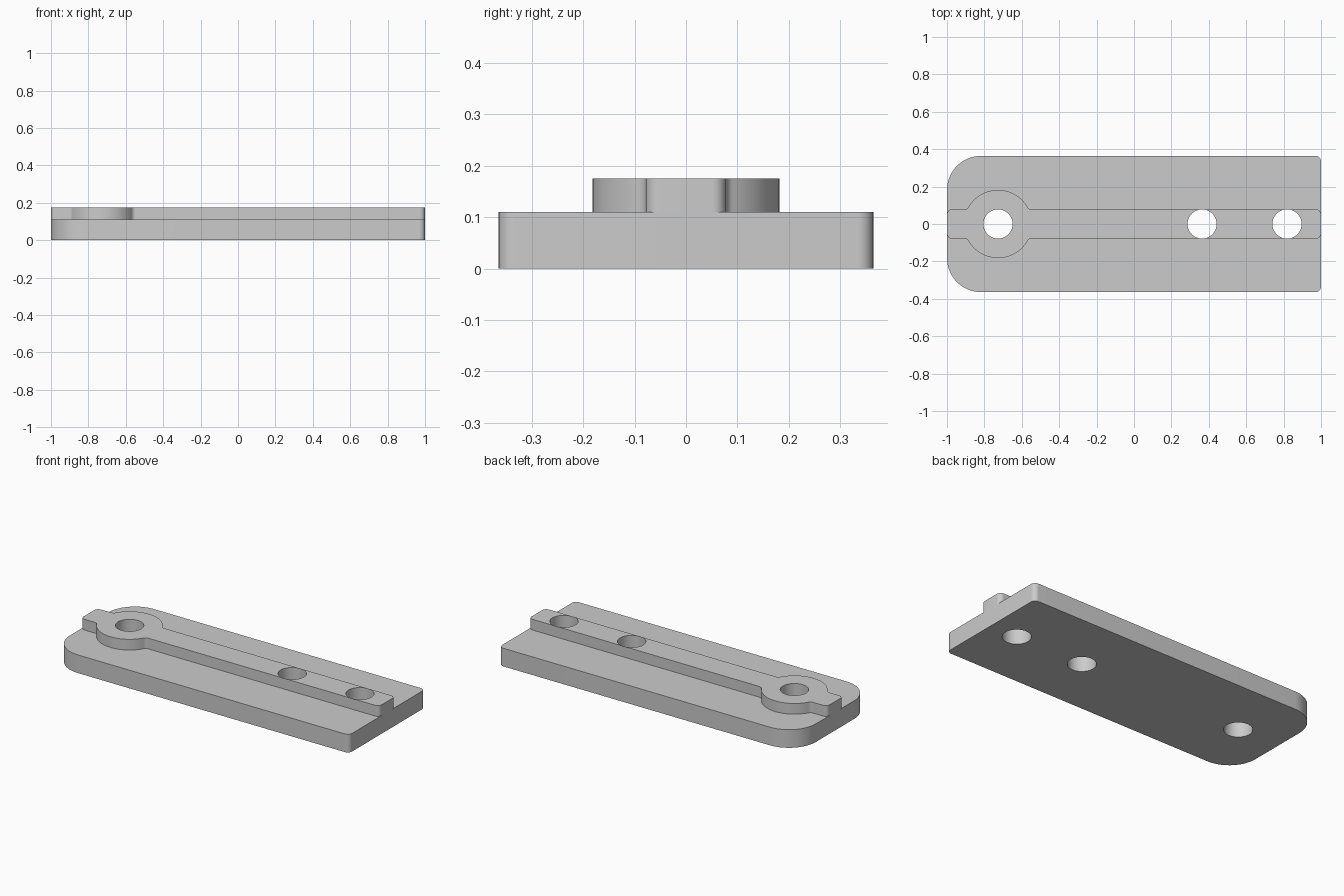
import bpy, bmesh
from math import cos, sin, pi, atan2, sqrt

if "Cube" in bpy.data.objects:
    bpy.data.objects.remove(bpy.data.objects["Cube"], do_unlink=True)

BASE_TOP, RAIL_TOP = 0.11, 0.175
HALF_LENGTH, HALF_WIDTH = 1.0, 0.364
BOSS_X, BOSS_R = -0.727, 0.182
RAIL_HALF, RAIL_CORNER, FILLET = 0.078, 0.027, 0.025
HOLE_XS, HOLE_R = (BOSS_X, 0.364, 0.818), 0.078

grey = bpy.data.materials.new("light grey")
grey.use_nodes = True
grey.diffuse_color = (0.6, 0.6, 0.6, 1)
grey.node_tree.nodes["Principled BSDF"].inputs["Base Color"].default_value = (0.6, 0.6, 0.6, 1)


def arc(x, y, r, start, end, steps=12):
    angles = [start + (end - start) * i / steps for i in range(steps + 1)]
    return [(x + r * cos(a), y + r * sin(a)) for a in angles]


def mirrored(half):
    """Close an upper half outline with its reflection across the x axis."""
    return half + [(x, -y) for x, y in reversed(half)]


def pierced_plate(name, outline, bottom, top):
    """Extrude an outline, leaving the row of round holes open."""
    bm = bmesh.new()
    holes = [arc(x, 0, HOLE_R, 0, 2 * pi, 64)[:-1] for x in HOLE_XS]
    edges = []
    for loop in [outline] + holes:
        verts = [bm.verts.new((x, y, bottom)) for x, y in loop]
        edges += [bm.edges.new((v, verts[i - 1])) for i, v in enumerate(verts)]
    bmesh.ops.triangle_fill(bm, use_beauty=True, edges=edges, normal=(0, 0, 1))
    result = bmesh.ops.extrude_face_region(bm, geom=bm.faces[:])
    raised = [g for g in result["geom"] if isinstance(g, bmesh.types.BMVert)]
    bmesh.ops.translate(bm, verts=raised, vec=(0, 0, top - bottom))
    bmesh.ops.recalc_face_normals(bm, faces=bm.faces[:])

    mesh = bpy.data.meshes.new(name)
    bm.to_mesh(mesh)
    bm.free()
    mesh.materials.append(grey)
    obj = bpy.data.objects.new(name, mesh)
    bpy.context.collection.objects.link(obj)
    bpy.ops.object.select_all(action="DESELECT")
    obj.select_set(True)
    bpy.context.view_layer.objects.active = obj
    bpy.ops.object.shade_smooth_by_angle(angle=pi / 6)


# Base plate: broad corners at the boss end, tight corners at the other
broad, tight = 0.182, 0.03
base_half = (arc(HALF_LENGTH - tight, HALF_WIDTH - tight, tight, 0, pi / 2)
             + arc(broad - HALF_LENGTH, HALF_WIDTH - broad, broad, pi / 2, pi, 20))
pierced_plate("base_plate", mirrored(base_half), 0, BASE_TOP)

# Raised rail, blending into the round boss through small fillets
fy = RAIL_HALF + FILLET
fx = sqrt((BOSS_R + FILLET) ** 2 - fy ** 2)
meet = atan2(fy, fx)
corner_x, corner_y = HALF_LENGTH - RAIL_CORNER, RAIL_HALF - RAIL_CORNER
rail_half = (arc(corner_x, corner_y, RAIL_CORNER, 0, pi / 2)
             + arc(BOSS_X + fx, fy, FILLET, -pi / 2, meet - pi, 8)
             + arc(BOSS_X, 0, BOSS_R, meet, pi - meet, 32)[1:-1]
             + arc(BOSS_X - fx, fy, FILLET, -meet, -pi / 2, 8)
             + arc(-corner_x, corner_y, RAIL_CORNER, pi / 2, pi))
pierced_plate("raised_rail", mirrored(rail_half), BASE_TOP, RAIL_TOP)
